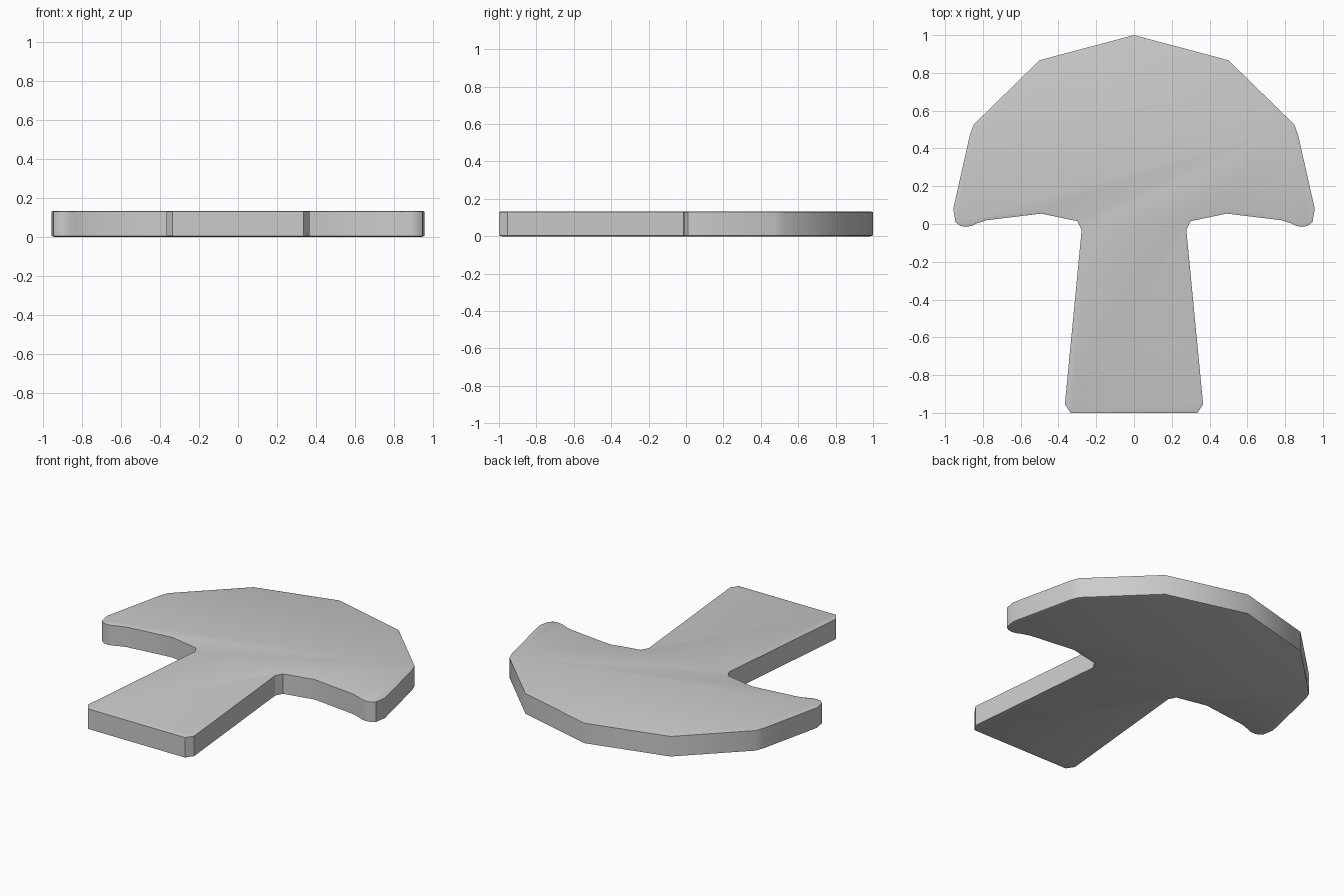
import bpy, bmesh, math

if "Cube" in bpy.data.objects:
    bpy.data.objects.remove(bpy.data.objects["Cube"])

# Right half of the outline, from cap tip to stem foot
half = [(0.5, 0.867), (0.848, 0.527), (0.868, 0.475), (0.957, 0.08),
        (0.945, 0.01), (0.92, -0.01), (0.89, -0.015), (0.86, -0.01),
        (0.83, 0.004), (0.78, 0.02), (0.49, 0.055), (0.30, 0.015),
        (0.277, -0.03), (0.366, -0.955), (0.335, -1.0)]
outline = [(0, 1.0)] + half + [(-x, y) for x, y in reversed(half)]

BOTTOM, TOP, CROWN, RIM = 0.004, 0.129, 0.004, 0.015

# Flat plate extruded from the outline
bm = bmesh.new()
base = bm.faces.new([bm.verts.new((x, y, BOTTOM)) for x, y in outline])
ext = bmesh.ops.extrude_face_region(bm, geom=[base], use_keep_orig=True)
bmesh.ops.translate(bm, vec=(0, 0, TOP - BOTTOM),
                    verts=[e for e in ext["geom"] if isinstance(e, bmesh.types.BMVert)])
bmesh.ops.recalc_face_normals(bm, faces=bm.faces[:])

# Slight crown on both broad faces
for face in [f for f in bm.faces if len(f.verts) > 4]:
    bmesh.ops.inset_region(bm, faces=[face], thickness=RIM, depth=0)
    lift = CROWN if face.calc_center_median().z > 0.06 else -CROWN
    for v in face.verts:
        v.co.z += lift

mesh = bpy.data.meshes.new("mushroom_plate")
bm.to_mesh(mesh)
bm.free()
plate = bpy.data.objects.new("mushroom_plate", mesh)
bpy.context.collection.objects.link(plate)

# Smooth broad faces and soft bends, crisp rim
bpy.context.view_layer.objects.active = plate
plate.select_set(True)
bpy.ops.object.shade_smooth_by_angle(angle=math.radians(30))
